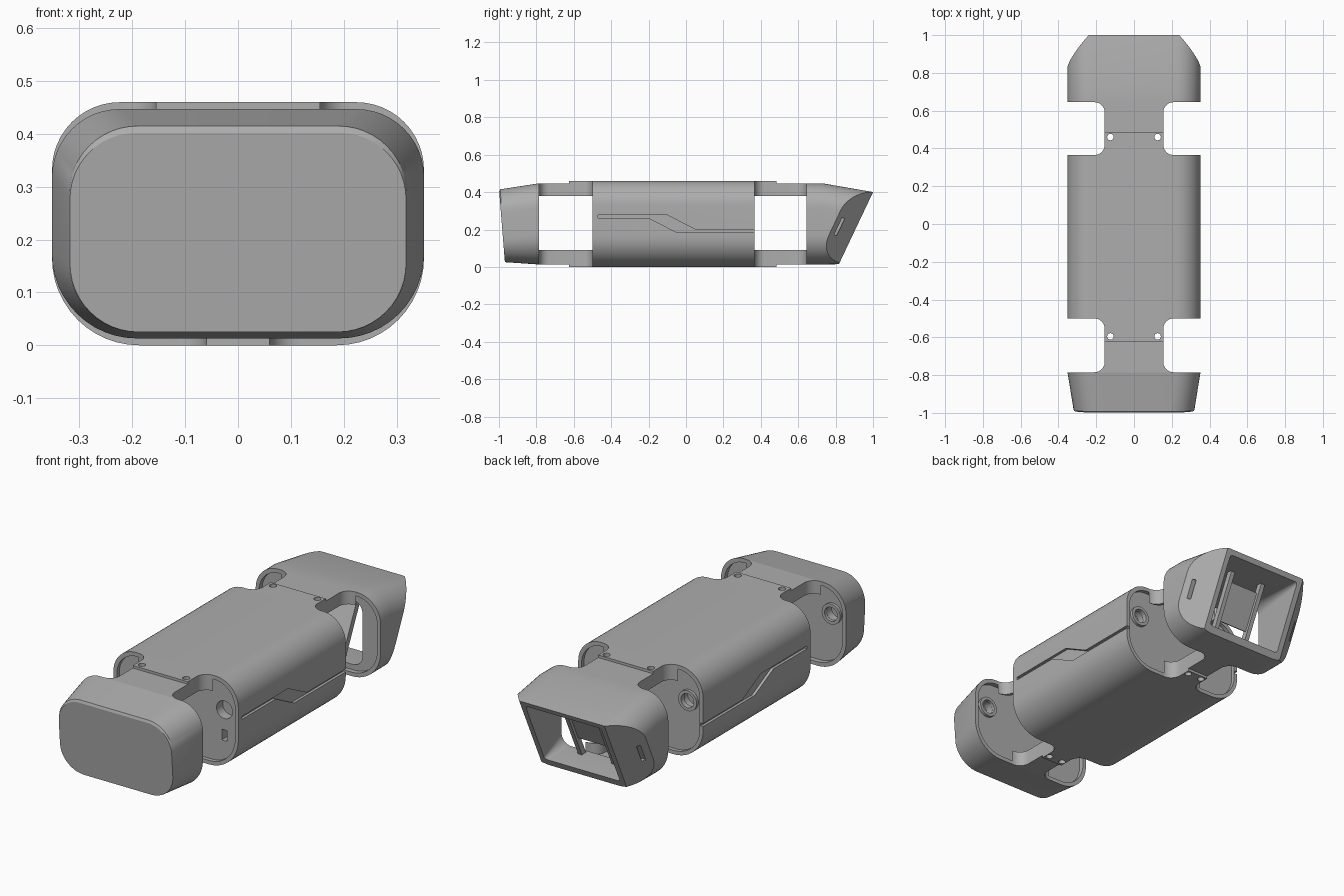
import bpy, bmesh
from math import sin, cos, pi, radians, atan
from mathutils import Vector

cube = bpy.data.objects.get("Cube")
if cube:
    bpy.data.objects.remove(cube)

grey = bpy.data.materials.new("matte grey")
grey.use_nodes = True
COLOUR = (0.42, 0.42, 0.42, 1)
grey.diffuse_color = COLOUR
grey.node_tree.nodes["Principled BSDF"].inputs["Base Color"].default_value = COLOUR

RAKE = 0.474          # lean of the rear opening, y per z
TILT = -atan(RAKE)


def make(name, bm):
    bmesh.ops.recalc_face_normals(bm, faces=bm.faces)
    mesh = bpy.data.meshes.new(name)
    bm.to_mesh(mesh)
    bm.free()
    mesh.materials.append(grey)
    ob = bpy.data.objects.new(name, mesh)
    bpy.context.collection.objects.link(ob)
    return ob


def loft_bm(rings):
    bm = bmesh.new()
    loops = [[bm.verts.new(p) for p in ring] for ring in rings]
    n = len(loops[0])
    for a, b in zip(loops, loops[1:]):
        for i in range(n):
            j = (i + 1) % n
            bm.faces.new((a[i], a[j], b[j], b[i]))
    bm.faces.new(loops[0])
    bm.faces.new(loops[-1])
    return bm


def loft(name, rings):
    return make(name, loft_bm(rings))


def section(y, hw, z0, z1, rt, rb, rake=0.0, n=12):
    """Rounded rectangle across the length, optionally leaning with height."""
    pts = []
    corners = ((1, z1 - rt, rt, 0), (-1, z1 - rt, rt, 1), (-1, z0 + rb, rb, 2), (1, z0 + rb, rb, 3))
    for side, cz, r, q in corners:
        for i in range(n + 1):
            a = (q + i / n) * pi / 2
            z = cz + r * sin(a)
            pts.append((side * (hw - r) + r * cos(a), y + rake * (z - 0.02), z))
    return pts


def prism(name, plan, z0, z1):
    return loft(name, [[(x, y, z) for x, y in plan] for z in (z0, z1)])


def bar(name, loc, size, tilt=0.0):
    bm = bmesh.new()
    bmesh.ops.create_cube(bm, size=1)
    bmesh.ops.scale(bm, vec=size, verts=bm.verts)
    ob = make(name, bm)
    ob.location = loc
    ob.rotation_euler.x = tilt
    return ob


def rod(name, loc, r, depth, along_y=False):
    bm = bmesh.new()
    bmesh.ops.create_cone(bm, cap_ends=True, segments=24, radius1=r, radius2=r, depth=depth)
    ob = make(name, bm)
    ob.location = loc
    ob.rotation_euler.x = pi / 2 if along_y else 0
    return ob


def cut(target, cutter):
    mod = target.modifiers.new("cut", "BOOLEAN")
    mod.object = cutter
    mod.operation = "DIFFERENCE"
    mod.solver = "EXACT"
    bpy.context.view_layer.update()
    bpy.context.view_layer.objects.active = target
    bpy.ops.object.modifier_apply(modifier=mod.name)
    bpy.data.objects.remove(cutter)


def recess(target, y0, y1, z0=0.02, z1=0.44):
    cut(target, loft("cutter", [section(y, 0.333, z0, z1, 0.115, 0.145) for y in (y0, y1)]))


# Main body with recessed ends
BACK, FRONT = 0.365, -0.5
body = loft("main_body", [section(y, 0.352, 0.0, 0.46, 0.128, 0.165) for y in (FRONT, BACK)])
recess(body, FRONT - 0.05, FRONT + 0.02)
recess(body, BACK - 0.02, BACK + 0.05)
groove = [(-0.47, 0.277), (-0.1, 0.277), (0.05, 0.2), (0.4, 0.2),
          (0.4, 0.185), (-0.05, 0.185), (-0.2, 0.262), (-0.47, 0.262)]
for s in (-1, 1):
    cut(body, loft("cutter", [[(s * x, y, z) for y, z in groove] for x in (0.338, 0.4)]))
    for y in (FRONT, BACK):
        cut(body, rod("cutter", (s * 0.26, y, 0.29), 0.045, 0.14, True))
    cut(body, bar("cutter", (s * 0.26, FRONT, 0.16), (0.03, 0.14, 0.055)))

# Front cap, tapering to a leaning face
front_cap = loft("front_cap", [
    section(-0.785, 0.352, 0.013, 0.447, 0.128, 0.16),
    section(-0.962, 0.32, 0.025, 0.415, 0.13, 0.13, -0.08),
    section(-0.968, 0.318, 0.025, 0.402, 0.125, 0.13, -0.08)])
recess(front_cap, -0.81, -0.7, 0.033, 0.427)
for s in (-1, 1):
    cut(front_cap, rod("cutter", (s * 0.26, -0.81, 0.29), 0.035, 0.08, True))

# Rear hood, trimmed by the raked opening and two slanted cheeks
bm = loft_bm([section(0.645, 0.352, 0.013, 0.447, 0.128, 0.16),
              section(0.73, 0.352, 0.013, 0.447, 0.128, 0.16),
              section(1.1, 0.352, 0.02, 0.383, 0.128, 0.16)])
planes = [((0, 0.82, 0.02), (0, 1, -RAKE))]
planes += [((s * 0.35, 0.695, 0.02), (s * 0.125, 0.11, -0.11 * RAKE)) for s in (-1, 1)]
for co, no in planes:
    bmesh.ops.bisect_plane(bm, geom=bm.verts[:] + bm.edges[:] + bm.faces[:], plane_co=co,
                           plane_no=Vector(no).normalized(), clear_outer=True)
    bmesh.ops.holes_fill(bm, edges=[e for e in bm.edges if e.is_boundary], sides=0)
hood = make("rear_hood", bm)
recess(hood, 0.55, 0.67, 0.033, 0.427)
cut(hood, loft("cutter", [section(0.64, 0.235, 0.06, 0.39, 0.06, 0.06),
                          section(0.70, 0.23, 0.06, 0.385, 0.05, 0.05),
                          section(0.85, 0.21, 0.045, 0.375, 0.01, 0.01, RAKE)]))
for s in (-1, 1):
    cut(hood, bar("cutter", (s * 0.325, 0.82, 0.215), (0.06, 0.014, 0.1), TILT))

# Slide holder standing inside the hood
for s, side in ((1, "left"), (-1, "right")):
    bar(side + "_holder_post", (s * 0.095, 0.775, 0.215), (0.022, 0.03, 0.37), TILT)
bar("holder_plate", (0, 0.785, 0.25), (0.17, 0.012, 0.2), TILT)


def plan(a, b, w, r, both=True, n=8):
    """Neck outline from a to b, flaring into the parts it joins."""
    d = 1 if b > a else -1
    side = []
    for i in range(n + 1):
        t = i / n * pi / 2
        side.append((w + 0.055 - r * sin(t), a + d * (0.055 - r * cos(t))))
    if both:
        side += [(x, a + b - y) for x, y in reversed(side)]
    else:
        side.append((w, b))
    return side + [(-x, y) for x, y in reversed(side)]


# Necks above and below, with down-turned lips, and the screwed tabs over them
for end, a, b, seam, hole in (("front", FRONT, -0.785, -0.625, -0.595),
                              ("rear", BACK, 0.645, 0.485, 0.46)):
    for level, w, z0, z1, c0, c1, t0, t1, hx in (
            ("top", 0.155, 0.38, 0.447, 0.3, 0.425, 0.435, 0.46, 0.125),
            ("bottom", 0.06, 0.013, 0.09, 0.035, 0.2, 0.0, 0.025, 0.04)):
        neck = prism(f"{end}_{level}_neck", plan(a, b, w, 0.055), z0, z1)
        cut(neck, prism("cutter", plan(a, b, w - 0.018, 0.055), c0, c1))
        tab = prism(f"{end}_{level}_tab", plan(a, seam, w, 0.055, False), t0, t1)
        for part in (neck, tab):
            for s in (-1, 1):
                cut(part, rod("cutter", (s * hx, hole, (t0 + t1) / 2), 0.017, 0.2))

# Raised rings around the pass-through holes
for s, side in ((1, "left"), (-1, "right")):
    for end, y in (("front_cap", -0.808), ("body", BACK - 0.018)):
        ring = rod(f"{side}_{end}_ring", (s * 0.26, y, 0.29), 0.052, 0.026, True)
        cut(ring, rod("cutter", (s * 0.26, y, 0.29), 0.036, 0.2, True))

# Smooth the curved walls and keep the edges crisp
bpy.ops.object.select_all(action="DESELECT")
for ob in bpy.context.scene.objects:
    if ob.type == "MESH":
        ob.select_set(True)
        bpy.context.view_layer.objects.active = ob
bpy.ops.object.shade_smooth_by_angle(angle=radians(25))
